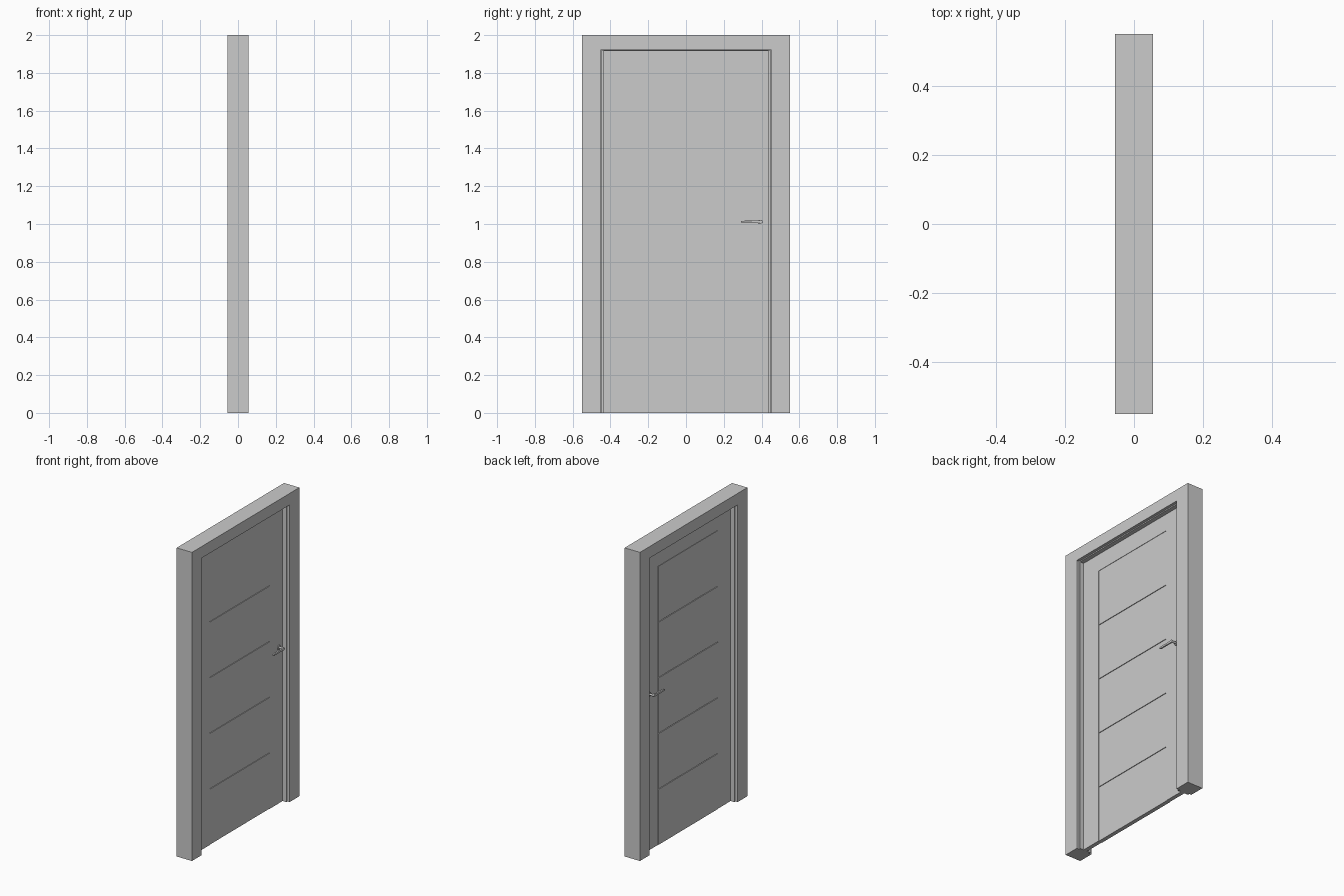
import bpy, math
from mathutils import Vector

if "Cube" in bpy.data.objects:
    bpy.data.objects.remove(bpy.data.objects["Cube"])


def prism(name, outline, x0, x1):
    """Extrude a y-z outline from x0 to x1."""
    n = len(outline)
    verts = [(x, y, z) for x in (x0, x1) for y, z in outline]
    faces = [tuple(range(n))[::-1], tuple(range(n, 2 * n))]
    faces += [(i, (i + 1) % n, (i + 1) % n + n, i + n) for i in range(n)]
    me = bpy.data.meshes.new(name)
    me.from_pydata(verts, [], faces)
    me.update()
    ob = bpy.data.objects.new(name, me)
    bpy.context.collection.objects.link(ob)
    return ob


def arch(name, outer, inner, top, inner_top, x0, x1):
    """Upside-down U: two uprights joined by a head."""
    return prism(name, [(-outer, 0), (-inner, 0), (-inner, inner_top), (inner, inner_top),
                        (inner, 0), (outer, 0), (outer, top), (-outer, top)], x0, x1)


def rect(name, y0, y1, z0, z1, x0, x1):
    return prism(name, [(y0, z0), (y1, z0), (y1, z1), (y0, z1)], x0, x1)


# Frame: casing, stepped lining and the seal strip in the gap between them
arch("frame_casing", 0.55, 0.45, 2.0, 1.925, -0.055, 0.055)
arch("frame_lining", 0.447, 0.438, 1.922, 1.915, -0.04, 0.04)
arch("frame_seal", 0.45, 0.447, 1.925, 1.922, -0.03, 0.03)

# Door leaf: stiles and top rail around five stacked boards
arch("leaf_stiles_and_rail", 0.438, 0.305, 1.915, 1.805, -0.013, 0.013)
rect("leaf_core", -0.305, 0.305, 0, 1.805, -0.01, 0.006)
board = 1.805 / 5
gap = 0.002
for i in range(5):
    z0 = i * board + (gap if i else 0)
    z1 = (i + 1) * board - (gap if i < 4 else 0)
    rect(f"leaf_board_{i + 1}", -0.305, 0.305, z0, z1, -0.0155, 0.0105)

# Lever handles, one on each face
HY, HZ = 0.397, 1.012


def disc(name, radius, x0, x1):
    bpy.ops.mesh.primitive_cylinder_add(vertices=24, radius=radius, depth=abs(x1 - x0),
                                        location=((x0 + x1) / 2, HY, HZ),
                                        rotation=(0, math.pi / 2, 0))
    bpy.context.object.name = name
    bpy.ops.object.shade_smooth_by_angle()


for s, side in ((1, "front"), (-1, "back")):
    disc(f"handle_rose_{side}", 0.0135, s * 0.012, s * 0.019)
    disc(f"handle_neck_{side}", 0.007, s * 0.018, s * 0.050)
    # rounded root tapering to the free end
    outline = [(HY + 0.009 * math.cos(a), HZ + 0.009 * math.sin(a))
               for a in [math.radians(-90 + 20 * k) for k in range(10)]]
    outline += [(0.365, HZ + 0.006), (0.296, HZ + 0.005), (0.291, HZ + 0.002),
                (0.291, HZ - 0.004), (0.296, HZ - 0.007), (0.365, HZ - 0.007)]
    a, b = sorted((s * 0.042, s * 0.053))
    lever = prism(f"handle_lever_{side}", outline, a, b)
    bev = lever.modifiers.new("soft_edges", 'BEVEL')
    bev.width = 0.002
    bev.segments = 2
    bev.limit_method = 'ANGLE'
    bev.angle_limit = math.radians(50)
